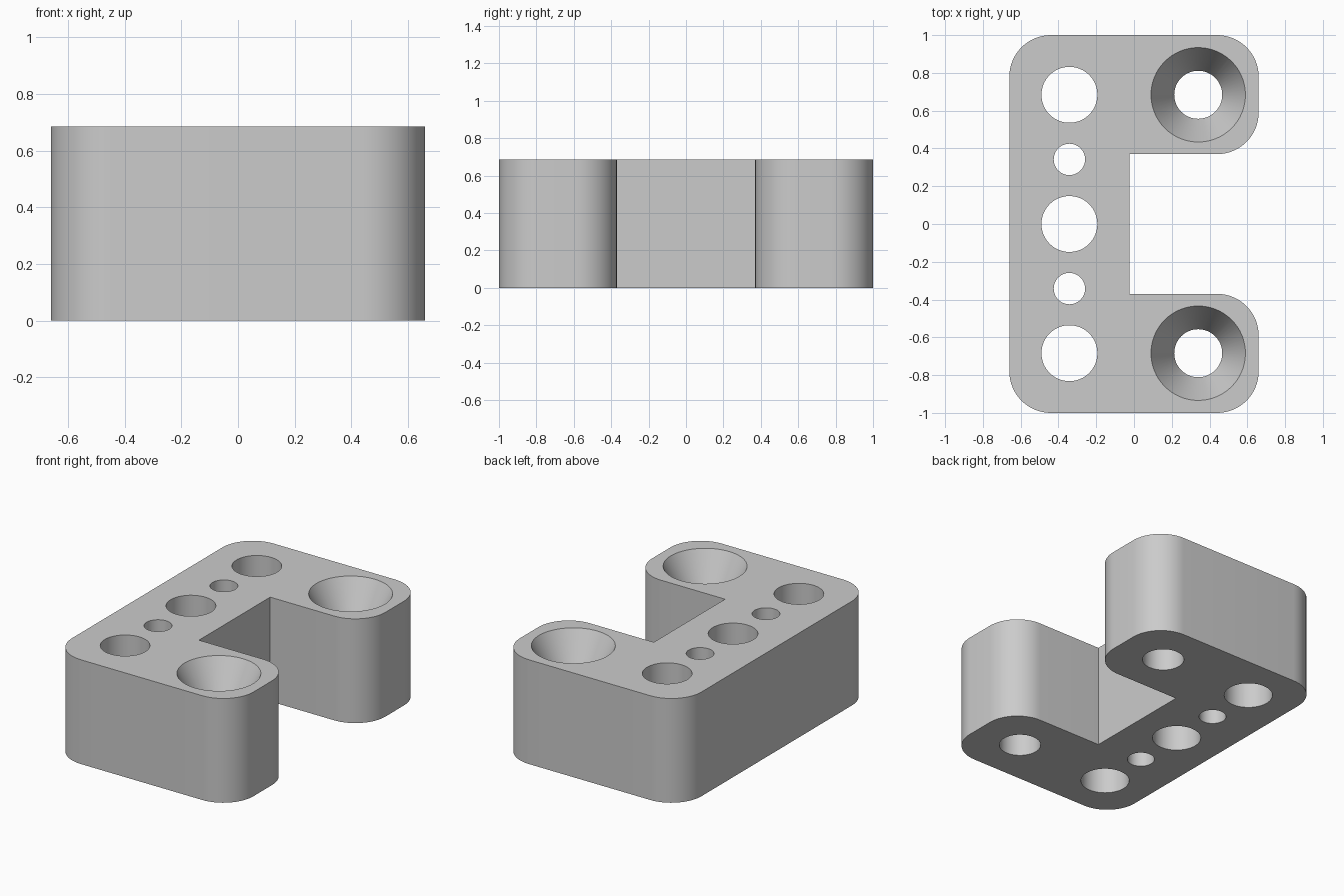
import bpy
import bmesh
from math import radians, sin, cos, pi

cube = bpy.data.objects.get("Cube")
if cube:
    bpy.data.objects.remove(cube, do_unlink=True)

HEIGHT = 0.685
HALF_X = 0.66
ARM_Y = 0.37      # inner side of each arm
WEB_X = -0.025    # floor of the notch
RADIUS = 0.22
PITCH = 0.342

grey = bpy.data.materials.new("light_grey")
grey.use_nodes = True
grey.diffuse_color = (0.6, 0.6, 0.6, 1)
grey.node_tree.nodes["Principled BSDF"].inputs["Base Color"].default_value = (0.6, 0.6, 0.6, 1)


def corner(cx, cy, start, steps=16):
    """Quarter arc, counter-clockwise from the start angle."""
    angles = [radians(start + 90 * i / steps) for i in range(steps + 1)]
    return [(cx + RADIUS * cos(a), cy + RADIUS * sin(a)) for a in angles]


def make_object(name, bm):
    bmesh.ops.recalc_face_normals(bm, faces=bm.faces)
    mesh = bpy.data.meshes.new(name)
    bm.to_mesh(mesh)
    bm.free()
    mesh.materials.append(grey)
    obj = bpy.data.objects.new(name, mesh)
    bpy.context.collection.objects.link(obj)
    return obj


def turned_cutter(name, x, y, profile, segments=64):
    """Closed solid of revolution from (radius, z) pairs, bottom to top."""
    bm = bmesh.new()
    rings = [[bm.verts.new((x + r * cos(2 * pi * i / segments),
                            y + r * sin(2 * pi * i / segments), z))
              for i in range(segments)] for r, z in profile]
    for low, high in zip(rings, rings[1:]):
        for i in range(segments):
            j = (i + 1) % segments
            bm.faces.new((low[i], low[j], high[j], high[i]))
    bm.faces.new(rings[0])
    bm.faces.new(rings[-1])
    return make_object(name, bm)


# C-shaped block: rounded outer corners, sharp notch corners
ex, ey, ay = HALF_X - RADIUS, 1 - RADIUS, ARM_Y + RADIUS
outline = (corner(-ex, -ey, 180) + corner(ex, -ey, 270) + corner(ex, -ay, 0)
           + [(WEB_X, -ARM_Y), (WEB_X, ARM_Y)]
           + corner(ex, ay, 270) + corner(ex, ey, 0) + corner(-ex, ey, 90))
bm = bmesh.new()
base = bm.faces.new([bm.verts.new((x, y, 0)) for x, y in outline])
top = bmesh.ops.extrude_face_region(bm, geom=[base])["geom"]
bmesh.ops.translate(bm, vec=(0, 0, HEIGHT),
                    verts=[v for v in top if isinstance(v, bmesh.types.BMVert)])
block = make_object("mounting_block", bm)

# Row of alternating large and small through holes
cutters = []
for i in range(-2, 3):
    r = 0.083 if i % 2 else 0.148
    cutters.append(turned_cutter("row_hole", -PITCH, i * PITCH,
                                 [(r, -0.1), (r, HEIGHT + 0.1)]))

# Countersunk screw hole in each arm
for side in (-1, 1):
    cutters.append(turned_cutter("screw_hole", 0.34, side * 2 * PITCH,
                                 [(0.127, -0.1), (0.127, HEIGHT - 0.235),
                                  (0.25, HEIGHT), (0.25, HEIGHT + 0.1)]))

bpy.ops.object.select_all(action="DESELECT")
block.select_set(True)
bpy.context.view_layer.objects.active = block
for cutter in cutters:
    mod = block.modifiers.new("hole", "BOOLEAN")
    mod.operation = "DIFFERENCE"
    mod.solver = "EXACT"
    mod.object = cutter
    bpy.ops.object.modifier_apply(modifier=mod.name)
    bpy.data.objects.remove(cutter, do_unlink=True)

bpy.ops.object.shade_smooth_by_angle(angle=radians(20))
